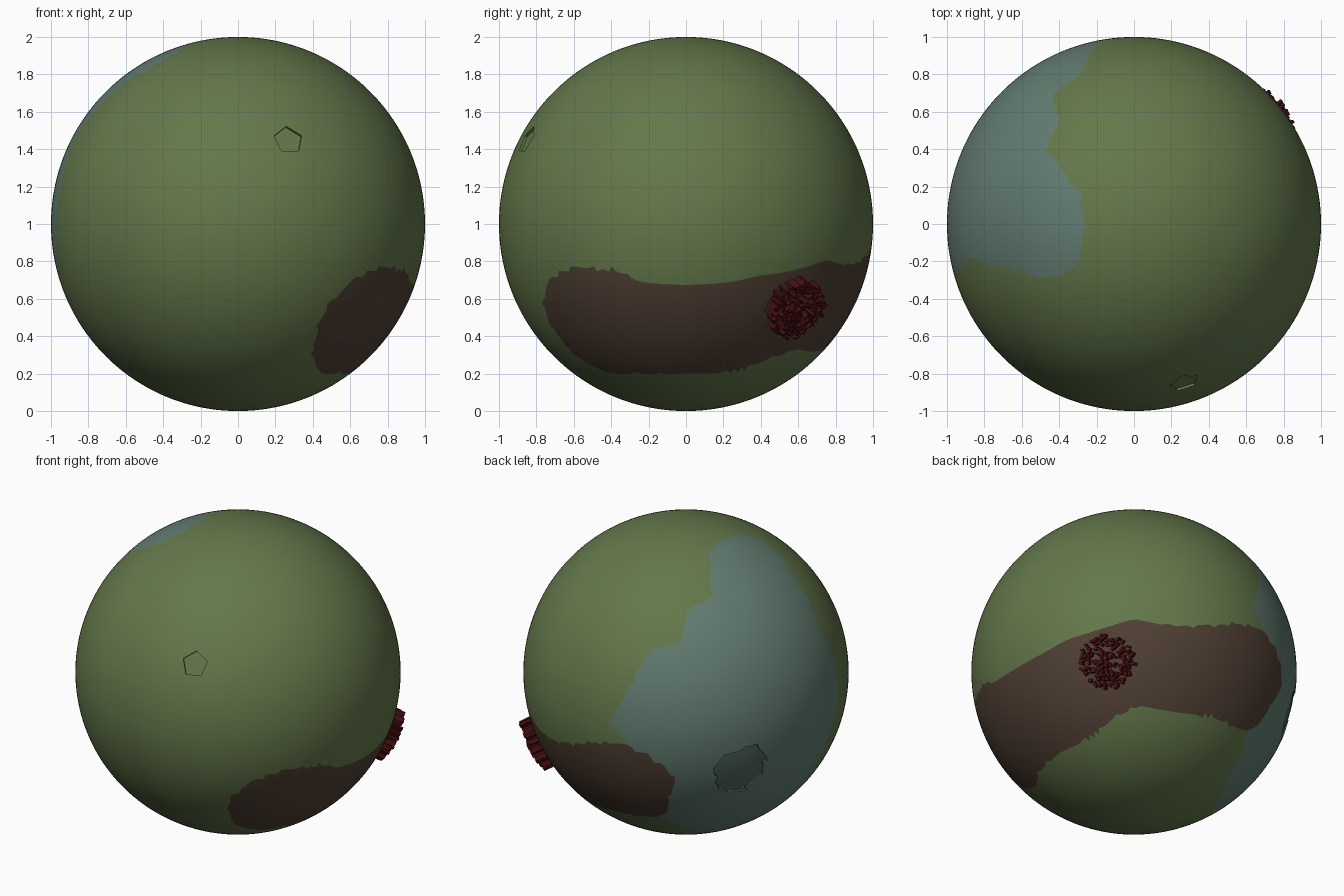
import bpy, bmesh, math, random
from mathutils import Vector, Matrix

random.seed(4)
cube = bpy.data.objects.get("Cube")
if cube:
    bpy.data.objects.remove(cube, do_unlink=True)

CENTRE = Vector((0, 0, 1))


def material(name, rgb):
    m = bpy.data.materials.new(name)
    m.use_nodes = True
    m.diffuse_color = (*rgb, 1)
    bsdf = next(n for n in m.node_tree.nodes if n.type == "BSDF_PRINCIPLED")
    bsdf.inputs["Base Color"].default_value = (*rgb, 1)
    bsdf.inputs["Roughness"].default_value = 0.9
    return m


grass = material("grass_green", (0.127, 0.188, 0.07))
water = material("water_teal", (0.122, 0.202, 0.165))
soil = material("soil_brown", (0.08, 0.051, 0.034))
deep = material("deep_teal", (0.085, 0.14, 0.11))
red = material("dark_red", (0.065, 0.005, 0.006))


def add_object(name, bm, *mats):
    mesh = bpy.data.meshes.new(name)
    bm.to_mesh(mesh)
    bm.free()
    for m in mats:
        mesh.materials.append(m)
    ob = bpy.data.objects.new(name, mesh)
    bpy.context.collection.objects.link(ob)
    return ob


def direction(lon, lat):
    a, b = math.radians(lon), math.radians(lat)
    return Vector((math.cos(a) * math.cos(b), math.sin(a) * math.cos(b), math.sin(b)))


class Region:
    """Outline on the globe, flattened around its middle."""

    def __init__(self, middle, outline):
        self.turn = direction(*middle).to_track_quat("Z", "Y")
        self.back = self.turn.inverted()
        self.points = [self.flat(direction(*p)) for p in outline]
        self.edges = list(zip(self.points, self.points[1:] + self.points[:1]))

    def flat(self, v):
        p = self.back @ v.normalized()
        angle = math.acos(max(-1, min(1, p.z)))
        return Vector((p.x, p.y)).normalized() * angle

    def globe(self, q):
        a = q.length
        side = q.normalized() * math.sin(a)
        return self.turn @ Vector((side.x, side.y, math.cos(a)))

    def contains(self, v):
        q, inside = self.flat(v), False
        for a, b in self.edges:
            if (a.y > q.y) != (b.y > q.y):
                if q.x < a.x + (q.y - a.y) * (b.x - a.x) / (b.y - a.y):
                    inside = not inside
        return inside

    def snap(self, bm, reach):
        # pull nearby vertices onto the outline for a clean border
        for v in bm.verts:
            q = self.flat(v.co)
            best, gap = None, reach
            for a, b in self.edges:
                d = b - a
                t = max(0, min(1, (q - a).dot(d) / d.length_squared))
                near = a + d * t
                if (near - q).length < gap:
                    best, gap = near, (near - q).length
            if best is not None:
                v.co = self.globe(best)


# Outlines as longitude and latitude
lake = Region((155, 5), [
    (98, 6), (106, 25), (110, 32), (122, 35), (127, 48), (139, 52), (144, 63),
    (150, 71), (180, 75), (213, 70), (216, 61), (210, 55), (200, 45), (192, 27),
    (195, 14), (195, 5), (193, -3), (188, -18), (186, -35), (180, -50), (164, -58),
    (145, -57), (131, -55), (122, -47), (112, -38), (108, -20), (103, -2), (97, 3)])
land = Region((30, -30), [
    (-60, -33), (-57, -24), (-50, -17), (-39, -13), (-24, -14), (-15, -18), (0, -19),
    (15, -18), (24, -16), (38, -14), (50, -11), (63, -13), (80, -9), (92, -5),
    (103, -3), (110, -6), (117, -10), (121, -17), (119, -25), (117, -35), (112, -39),
    (88, -41), (68, -43), (53, -42), (40, -46), (28, -51), (15, -53), (0, -53),
    (-25, -53), (-42, -53), (-51, -49), (-56, -44)])
pool = Region((145, -15), [
    (135, -12), (139, -6), (143, -7), (147, -4), (151, -5), (155, -10),
    (154, -18), (149, -23), (141, -24), (136, -19)])

# Globe with coloured surface regions
bm = bmesh.new()
bmesh.ops.create_icosphere(bm, subdivisions=6, radius=1)
for region in (lake, pool, land):
    region.snap(bm, 0.014)
for f in bm.faces:
    c = f.calc_center_median()
    if land.contains(c):
        f.material_index = 2
    elif pool.contains(c):
        f.material_index = 3
    elif lake.contains(c):
        f.material_index = 1

# Shallow sunken pool
sunken = [f for f in bm.faces if f.material_index == 3]
bmesh.ops.inset_region(bm, faces=sunken, thickness=0.002, depth=-0.01)
bmesh.ops.translate(bm, verts=bm.verts, vec=CENTRE)
globe = add_object("globe", bm, grass, water, soil, deep)

# Pentagonal recess cut into the front
axis = Vector((0.27, -0.85, 0.45)).normalized()
turn = axis.to_track_quat("Z", "Y").to_matrix().to_4x4()
bm = bmesh.new()
bmesh.ops.create_cone(bm, cap_ends=True, segments=5, radius1=0.082, radius2=0.082, depth=0.2,
                      matrix=Matrix.Translation(CENTRE + axis * 1.084) @ turn)
cutter = add_object("recess_cutter", bm, grass)
cutter.hide_render = True
cut = globe.modifiers.new("recess", "BOOLEAN")
cut.object = cutter
cut.operation = "DIFFERENCE"
cut.solver = "EXACT"
bpy.context.view_layer.objects.active = globe
globe.select_set(True)
bpy.ops.object.modifier_apply(modifier=cut.name)
bpy.data.objects.remove(cutter, do_unlink=True)
bpy.ops.object.shade_smooth_by_angle(angle=math.radians(30))

# Cluster of short red stalks on the brown land
axis = Vector((0.69, 0.57, -0.44)).normalized()
turn = axis.to_track_quat("Z", "Y").to_matrix().to_4x4()
bm = bmesh.new()
step = 0.027
for i in range(-6, 7):
    for j in range(-6, 7):
        x = i * step + random.uniform(-0.007, 0.007)
        y = j * step + random.uniform(-0.007, 0.007)
        if math.hypot(x, y) > 0.165 or random.random() < 0.15:
            continue
        low = math.sqrt(1 - x * x - y * y) - 0.02
        high = low + random.uniform(0.075, 0.1)
        size = (random.uniform(0.022, 0.038), random.uniform(0.012, 0.018), high - low, 1)
        bmesh.ops.create_cube(bm, size=1, matrix=Matrix.Translation(CENTRE) @ turn
                              @ Matrix.Translation((x, y, (low + high) / 2))
                              @ Matrix.Rotation(random.uniform(0, math.pi), 4, "Z")
                              @ Matrix.Diagonal(size))
add_object("red_stalks", bm, red)
